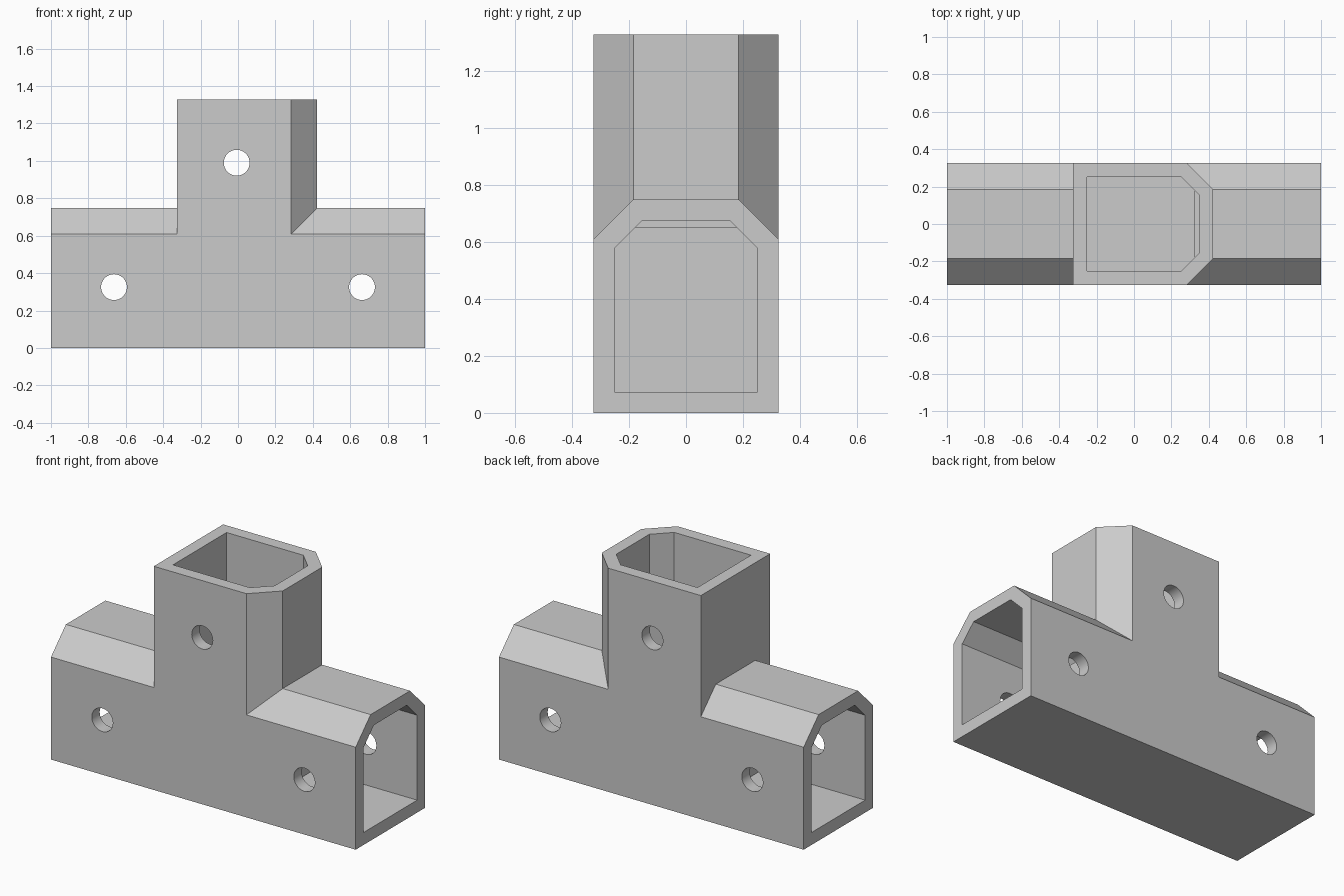
import bpy, bmesh, math
from mathutils import Vector

if "Cube" in bpy.data.objects:
    bpy.data.objects.remove(bpy.data.objects["Cube"], do_unlink=True)

grey = bpy.data.materials.new("matte_grey")
grey.use_nodes = True
colour = (0.6, 0.6, 0.6, 1)
grey.diffuse_color = colour
grey.node_tree.nodes["Principled BSDF"].inputs["Base Color"].default_value = colour

HALF = 0.325      # half width of a socket, and height of the lower axis
BULGE = 0.423     # distance from axis to the chamfered side
WALL = 0.074


def prism(name, points, sweep):
    """Solid made by sweeping a flat outline."""
    bm = bmesh.new()
    face = bm.faces.new([bm.verts.new(p) for p in points])
    swept = bmesh.ops.extrude_face_region(bm, geom=[face])["geom"]
    bmesh.ops.translate(bm, vec=Vector(sweep),
                        verts=[v for v in swept if isinstance(v, bmesh.types.BMVert)])
    bmesh.ops.recalc_face_normals(bm, faces=bm.faces)
    mesh = bpy.data.meshes.new(name)
    bm.to_mesh(mesh)
    bm.free()
    mesh.materials.append(grey)
    obj = bpy.data.objects.new(name, mesh)
    bpy.context.collection.objects.link(obj)
    return obj


def outline(inset, chamfer):
    """Square section with two chamfered corners, as (across, out) pairs."""
    w, top = HALF - inset, BULGE - inset
    return [(-w, -w), (w, -w), (w, top - chamfer), (w - chamfer, top),
            (chamfer - w, top), (-w, top - chamfer)]


def along_x(name, section, start, end):
    return prism(name, [(start, a, HALF + b) for a, b in section], (end - start, 0, 0))


def along_z(name, section, start, end):
    return prism(name, [(b, a, start) for a, b in section], (0, 0, end - start))


def combine(target, tool, operation):
    mod = target.modifiers.new("join", "BOOLEAN")
    mod.operation, mod.solver, mod.object = operation, "EXACT", tool
    bpy.context.view_layer.objects.active = target
    bpy.ops.object.modifier_apply(modifier=mod.name)
    bpy.data.objects.remove(tool, do_unlink=True)


# Outer body: long bar with an upright branch
outer, inner = outline(0, 0.14), outline(WALL, 0.096)
body = along_x("tee_connector", outer, -1, 1)
combine(body, along_z("branch", outer, HALF, 1.327), "UNION")

# Blind sockets around the solid core
for side in (-1, 1):
    combine(body, along_x("side_socket", inner, side * HALF, side * 1.1), "DIFFERENCE")
combine(body, along_z("top_socket", inner, 2 * HALF, 1.5), "DIFFERENCE")

# Screw holes through front and back walls
for x, z in ((-0.663, HALF), (0.663, HALF), (-0.007, 0.99)):
    ring = [(x + 0.069 * math.cos(i * math.tau / 48), -1,
             z + 0.069 * math.sin(i * math.tau / 48)) for i in range(48)]
    combine(body, prism("screw_hole", ring, (0, 2, 0)), "DIFFERENCE")

# Crisp edges, smooth hole walls
body.select_set(True)
bpy.context.view_layer.objects.active = body
bpy.ops.object.shade_smooth_by_angle(angle=math.radians(20))
